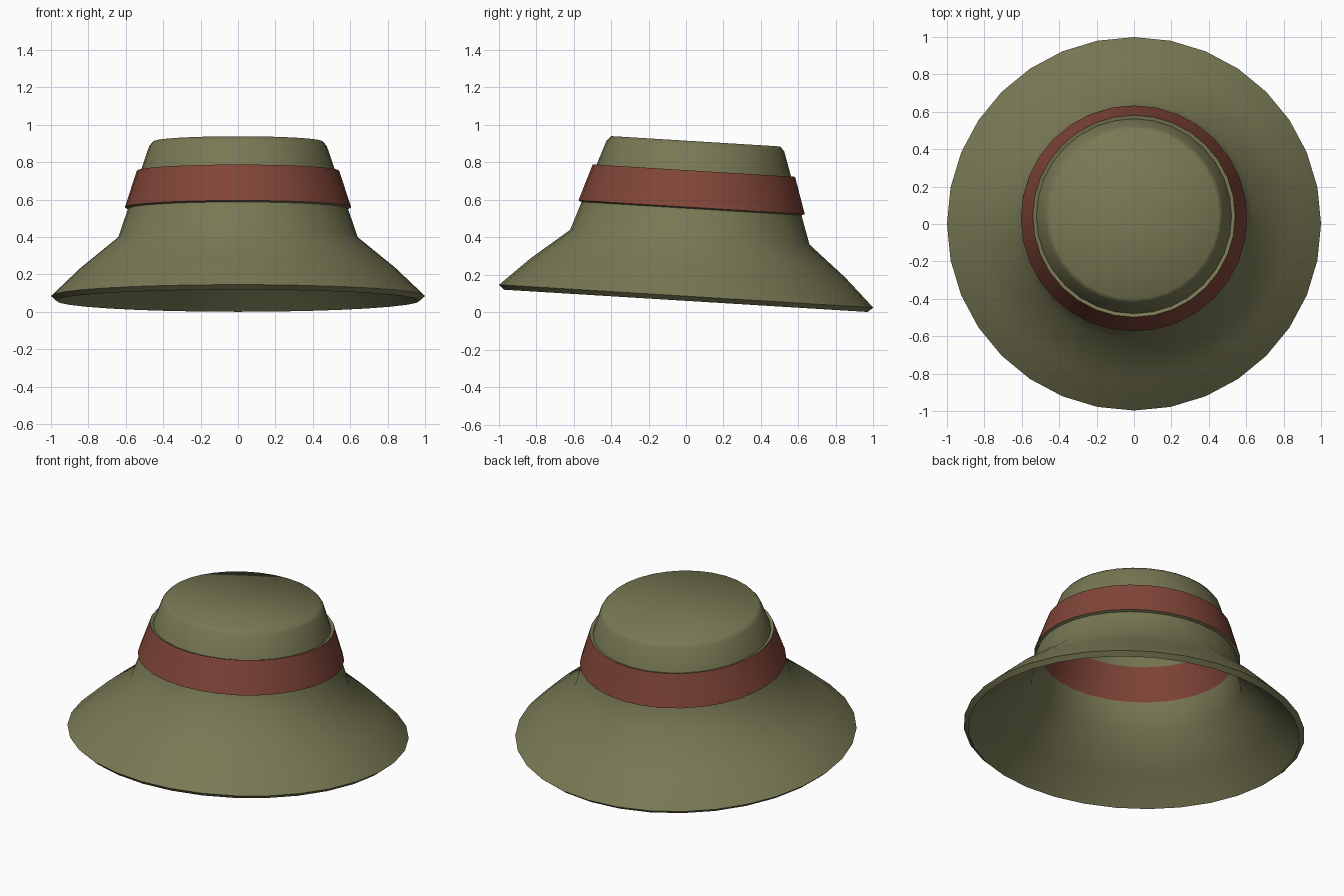
import bpy, bmesh, math

if "Cube" in bpy.data.objects:
    bpy.data.objects.remove(bpy.data.objects["Cube"])

SIDES = 32
TILT = math.radians(-3.5)      # the hat leans slightly to the back
CENTRE = (0, 0.001, 0.085)


def material(name, colour):
    m = bpy.data.materials.new(name)
    m.diffuse_color = (*colour, 1)
    m.use_nodes = True
    m.node_tree.nodes["Principled BSDF"].inputs["Base Color"].default_value = m.diffuse_color
    return m


def lathe(name, profiles, mat):
    """Revolve (radius, height) profiles; outer walls run down, inner walls up."""
    bm = bmesh.new()
    for profile in profiles:
        rings = []
        for r, h in profile:
            rings.append([bm.verts.new((r * math.cos(2 * math.pi * i / SIDES),
                                        r * math.sin(2 * math.pi * i / SIDES), h))
                          for i in range(SIDES)])
        for a, b in zip(rings, rings[1:]):
            for i in range(SIDES):
                j = (i + 1) % SIDES
                bm.faces.new((a[i], b[i], b[j], a[j]))
    bmesh.ops.remove_doubles(bm, verts=bm.verts, dist=1e-5)
    mesh = bpy.data.meshes.new(name)
    bm.to_mesh(mesh)
    bm.free()
    mesh.materials.append(mat)
    ob = bpy.data.objects.new(name, mesh)
    bpy.context.collection.objects.link(ob)
    ob.location = CENTRE
    ob.rotation_euler.x = TILT
    bpy.ops.object.select_all(action='DESELECT')
    ob.select_set(True)
    bpy.context.view_layer.objects.active = ob
    bpy.ops.object.shade_smooth_by_angle(angle=math.radians(55))
    return ob


olive = material("olive_cloth", (0.19, 0.19, 0.09))
red = material("red_ribbon", (0.22, 0.06, 0.04))

# Crown: outer cap with rounded edge, and its lining
lathe("crown", [
    [(0, 0.828), (0.453, 0.828), (0.475, 0.803), (0.522, 0.665), (0.541, 0.671)],
    [(0.50, 0.665), (0.45, 0.80), (0, 0.803)],
], olive)

# Ribbon: raised strip outside, flush strip inside
lathe("hat_band", [
    [(0.541, 0.671), (0.605, 0.475)],
    [(0.568, 0.468), (0.50, 0.665)],
], red)

# Lower crown and flared brim, with rim thickness and underside
lathe("brim", [
    [(0.605, 0.475), (0.588, 0.468), (0.64, 0.315), (0.84, 0.152), (1.0, 0),
     (0.972, -0.025), (0.82, 0.127), (0.613, 0.298), (0.568, 0.468)],
], olive)
